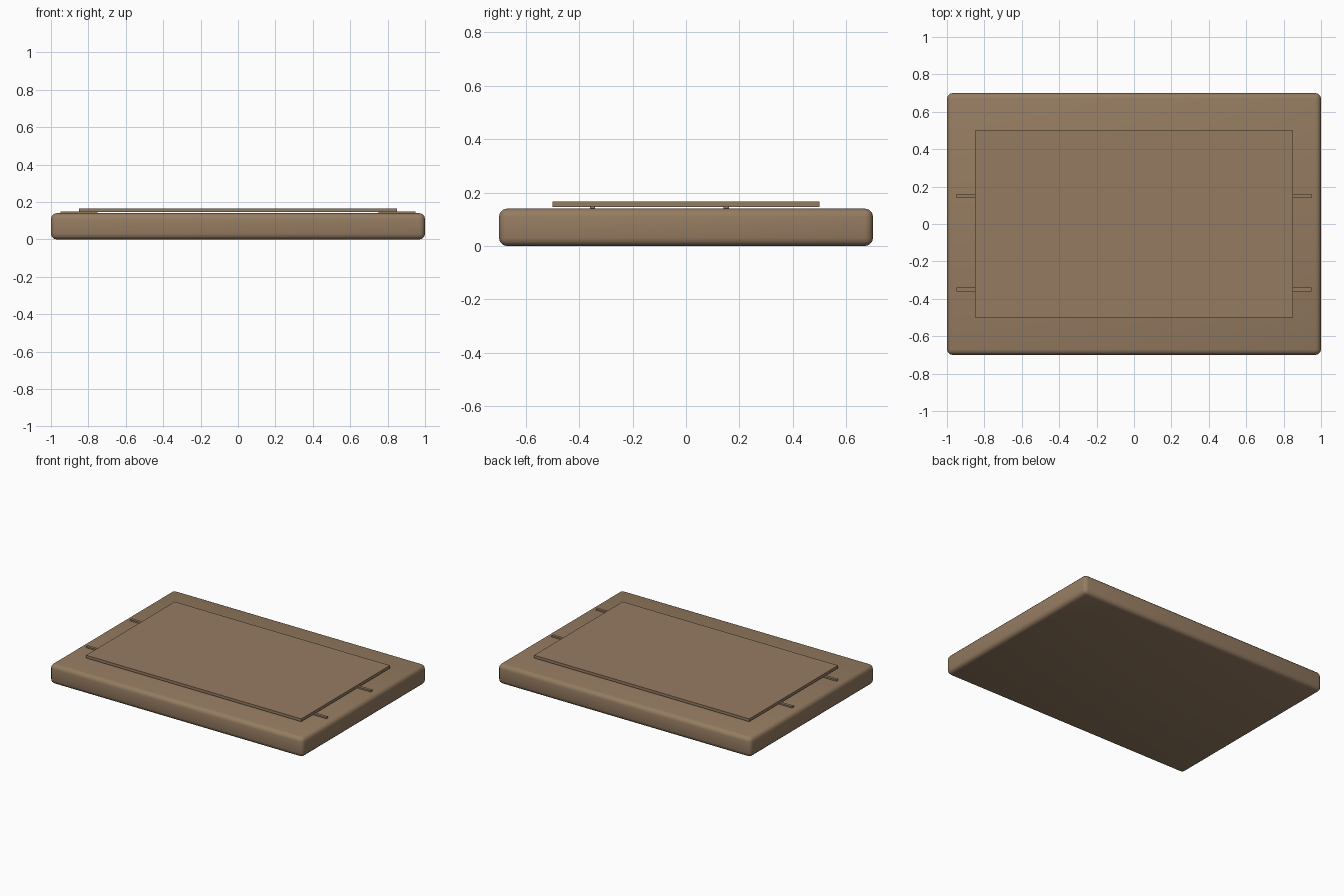
import bpy

cube = bpy.data.objects.get("Cube")
if cube:
    bpy.data.objects.remove(cube, do_unlink=True)


def material(name, rgb):
    mat = bpy.data.materials.new(name)
    mat.use_nodes = True
    colour = (*rgb, 1.0)
    mat.diffuse_color = colour
    mat.node_tree.nodes["Principled BSDF"].inputs["Base Color"].default_value = colour
    return mat


def box(name, low, high, mat):
    """Box between two opposite corners."""
    centre = [(a + b) / 2 for a, b in zip(low, high)]
    bpy.ops.mesh.primitive_cube_add(size=1, location=centre)
    obj = bpy.context.object
    obj.name = name
    obj.scale = [b - a for a, b in zip(low, high)]
    bpy.ops.object.transform_apply(location=False, rotation=False, scale=True)
    obj.data.materials.append(mat)
    return obj


brown = material("warm brown", (0.30, 0.20, 0.12))

# Thick slab with rounded edges and soft shading
slab = box("base_slab", (-1, -0.7, 0), (1, 0.7, 0.14), brown)
bevel = slab.modifiers.new("rounded_edges", "BEVEL")
bevel.width = 0.03
bevel.segments = 3
bevel.harden_normals = False
bpy.ops.object.shade_smooth()

# Thin panel held just above the slab
box("raised_panel", (-0.85, -0.5, 0.146), (0.85, 0.5, 0.166), brown)

# Two small support strips on each side, reaching under the panel
for side, sign in (("left", 1), ("right", -1)):
    for place, y in (("front", -0.35), ("back", 0.15)):
        xs = sorted((sign * 0.75, sign * 0.95))
        box(f"{place}_{side}_strip", (xs[0], y - 0.01, 0.138),
            (xs[1], y + 0.01, 0.15), brown)
